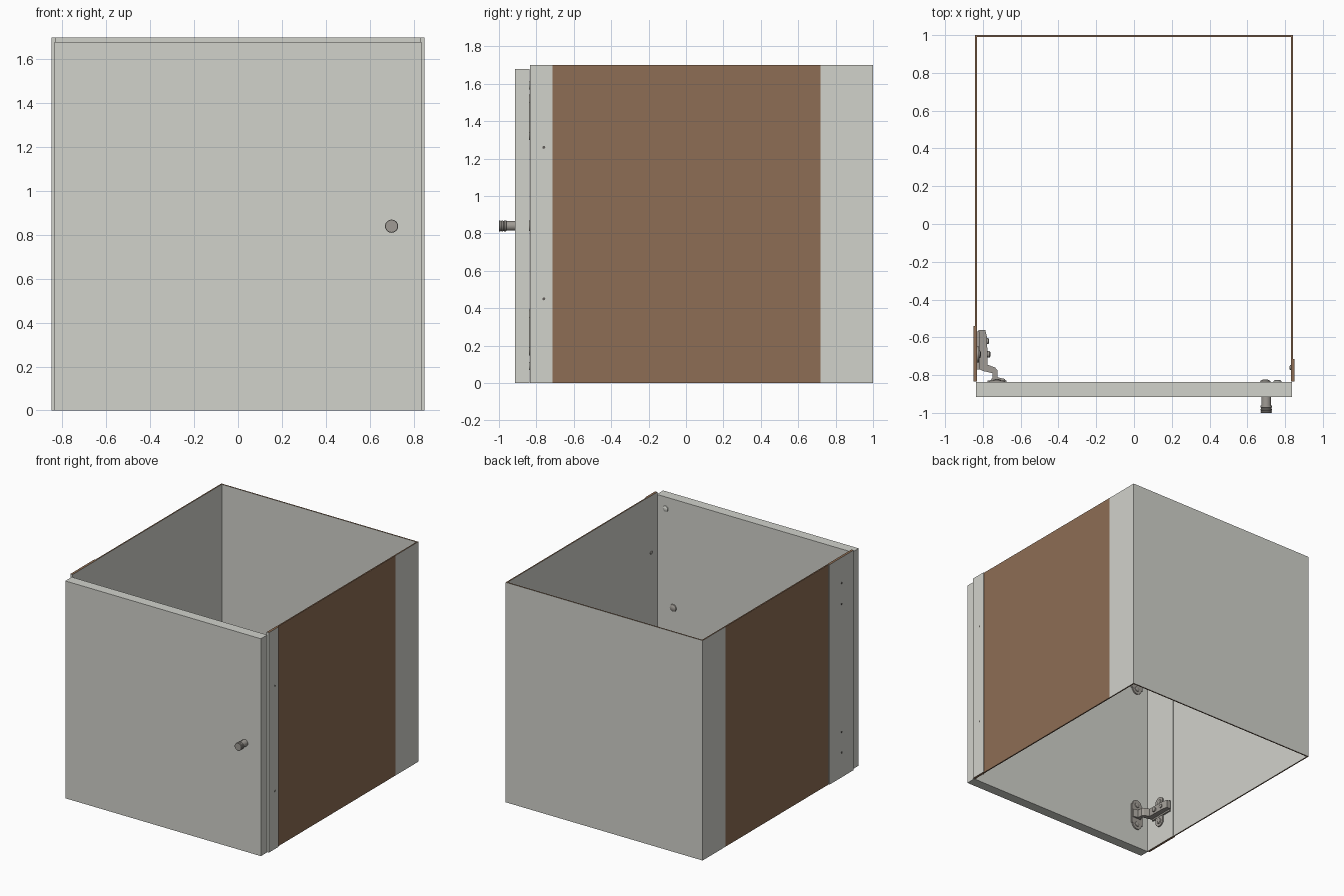
import bpy, bmesh, math
from mathutils import Vector, Matrix

if "Cube" in bpy.data.objects:
    bpy.data.objects.remove(bpy.data.objects["Cube"])

def mat(name, c):
    m = bpy.data.materials.new(name)
    m.diffuse_color = (*c, 1)
    m.use_nodes = True
    m.node_tree.nodes["Principled BSDF"].inputs["Base Color"].default_value = m.diffuse_color
    return m

GREY = mat("grey laminate", (0.64, 0.645, 0.60))
BROWN = mat("brown board", (0.27, 0.155, 0.09))
METAL = mat("hinge metal", (0.35, 0.33, 0.30))
DARK = mat("screw hole dark", (0.12, 0.11, 0.10))

def finish(bm, name, mats, rule=None):
    bmesh.ops.recalc_face_normals(bm, faces=bm.faces)
    if rule:
        for f in bm.faces:
            f.material_index = 1 if rule(f.normal) else 0
    me = bpy.data.meshes.new(name)
    bm.to_mesh(me)
    bm.free()
    for m in mats:
        me.materials.append(m)
    ob = bpy.data.objects.new(name, me)
    bpy.context.collection.objects.link(ob)
    return ob

def box(name, x, y, z, mats, rule=None):
    bm = bmesh.new()
    size = Vector((x[1] - x[0], y[1] - y[0], z[1] - z[0]))
    mid = Vector((x[0] + x[1], y[0] + y[1], z[0] + z[1])) / 2
    bmesh.ops.create_cube(bm, size=1, matrix=Matrix.Translation(mid) @ Matrix.Diagonal((*size, 1)))
    return finish(bm, name, mats, rule)

def lathe(name, loc, axis, profile, m, seg=24):
    """Spin a (radius, distance) profile around an axis direction."""
    bm = bmesh.new()
    q = Vector((0, 0, 1)).rotation_difference(Vector(axis))
    rings = []
    for r, d in profile:
        rings.append([bm.verts.new(Vector(loc) + q @ Vector((r * math.cos(2 * math.pi * i / seg),
                      r * math.sin(2 * math.pi * i / seg), d))) for i in range(seg)])
    for a, b in zip(rings, rings[1:]):
        for i in range(seg):
            j = (i + 1) % seg
            bm.faces.new((a[i], a[j], b[j], b[i]))
    bm.faces.new(rings[0])
    bm.faces.new(rings[-1])
    ob = finish(bm, name, [m])
    bpy.context.view_layer.objects.active = ob
    ob.select_set(True)
    bpy.ops.object.shade_smooth_by_angle(angle=math.radians(35))
    ob.select_set(False)

def extrude(name, pts, z0, z1, m):
    bm = bmesh.new()
    f = bm.faces.new([bm.verts.new((x, y, z0)) for x, y in pts])
    ext = bmesh.ops.extrude_face_region(bm, geom=[f])
    bmesh.ops.translate(bm, vec=(0, 0, z1 - z0), verts=[v for v in ext["geom"] if isinstance(v, bmesh.types.BMVert)])
    finish(bm, name, [m])

H = 1.70
edge = lambda n: abs(n.z) > 0.5          # bare board on top and bottom edges
PAIR = [GREY, BROWN]

# Back panel and door
box("back_panel", (-0.842, 0.842), (0.99, 1.0), (0, H), PAIR, edge)
box("door", (-0.836, 0.836), (-0.915, -0.837), (0, 1.68), [GREY])

# Side walls: brown-faced outer band, grey rear part, thicker front strip
for side, label, front in ((1, "right", -0.715), (-1, "left", -0.54)):
    def span(a, b):
        return (a, b) if side > 0 else (-b, -a)
    box(label + "_wall_band", span(0.832, 0.842), (front, 0.72), (0, H), PAIR,
        lambda n: edge(n) or n.x * side > 0.5)
    box(label + "_wall_rear", span(0.832, 0.842), (0.72, 0.99), (0, H), PAIR, edge)
    box(label + "_front_strip", span(0.830, 0.849), (-0.835, front), (0, H), PAIR, edge)

# Knob with grooved tip, and its screw head inside the door
lathe("knob", (0.70, -0.915, 0.84), (0, -1, 0),
      [(0.026, 0), (0.026, 0.045), (0.030, 0.047), (0.030, 0.056), (0.027, 0.058), (0.027, 0.062),
       (0.030, 0.064), (0.030, 0.071), (0.027, 0.073), (0.027, 0.076), (0.030, 0.078),
       (0.030, 0.083), (0.028, 0.085)], METAL)
lathe("knob_screw", (0.695, -0.837, 0.84), (0, 1, 0),
      [(0.028, 0), (0.026, 0.006), (0.016, 0.012), (0.005, 0.014)], METAL)

# Door buffers
for z in (1.59, 0.09):
    lathe("door_buffer", (0.76, -0.837, z), (0, 1, 0),
          [(0.022, 0), (0.021, 0.006), (0.013, 0.011), (0.004, 0.012)], GREY)

# Screws through the right strip
for z in (0.45, 1.26):
    lathe("strip_hole", (0.849, -0.76, z), (1, 0, 0), [(0.008, 0), (0.008, 0.0008)], DARK, 12)
    lathe("strip_screw", (0.83, -0.76, z), (-1, 0, 0), [(0.013, 0), (0.012, 0.004), (0.006, 0.007)], METAL, 16)

# Hinges on the left
ARM = [(-0.822, -0.56), (-0.788, -0.56), (-0.778, -0.60), (-0.775, -0.745), (-0.735, -0.760),
       (-0.723, -0.775), (-0.722, -0.812), (-0.685, -0.820), (-0.675, -0.836), (-0.765, -0.836),
       (-0.748, -0.812), (-0.748, -0.790), (-0.800, -0.778), (-0.824, -0.765)]
for zc in (0.27, 1.42):
    extrude("hinge_arm", ARM, zc - 0.032, zc + 0.032, METAL)
    # wall plate with rounded wings
    box("hinge_wall_plate", (-0.830, -0.818), (-0.77, -0.57), (zc - 0.045, zc + 0.045), [METAL])
    box("hinge_wall_wing", (-0.830, -0.820), (-0.73, -0.65), (zc - 0.08, zc + 0.08), [METAL])
    # door flange
    box("hinge_door_flange", (-0.775, -0.675), (-0.837, -0.828), (zc - 0.08, zc + 0.08), [METAL])
    lathe("hinge_adjuster", (-0.777, -0.69, zc), (1, 0, 0), [(0.018, 0), (0.018, 0.012), (0.012, 0.016)], METAL, 16)
    lathe("hinge_adjuster_rear", (-0.785, -0.62, zc), (1, 0, 0), [(0.016, 0), (0.016, 0.014), (0.01, 0.017)], METAL, 16)
    for dz in (-0.08, 0.08):
        z = zc + dz
        lathe("hinge_wing_end", (-0.830, -0.69, z), (1, 0, 0), [(0.042, 0), (0.042, 0.010)], METAL)
        lathe("hinge_wall_screw", (-0.820, -0.69, z), (1, 0, 0), [(0.022, 0), (0.019, 0.006), (0.008, 0.010)], METAL, 16)
        lathe("hinge_flange_end", (-0.725, -0.837, z), (0, 1, 0), [(0.042, 0), (0.042, 0.009)], METAL)
        lathe("hinge_door_screw", (-0.725, -0.828, z), (0, 1, 0), [(0.020, 0), (0.018, 0.004), (0.008, 0.007)], METAL, 16)
        lathe("hinge_strip_hole", (-0.849, -0.69, z), (-1, 0, 0), [(0.008, 0), (0.008, 0.0008)], DARK, 12)
